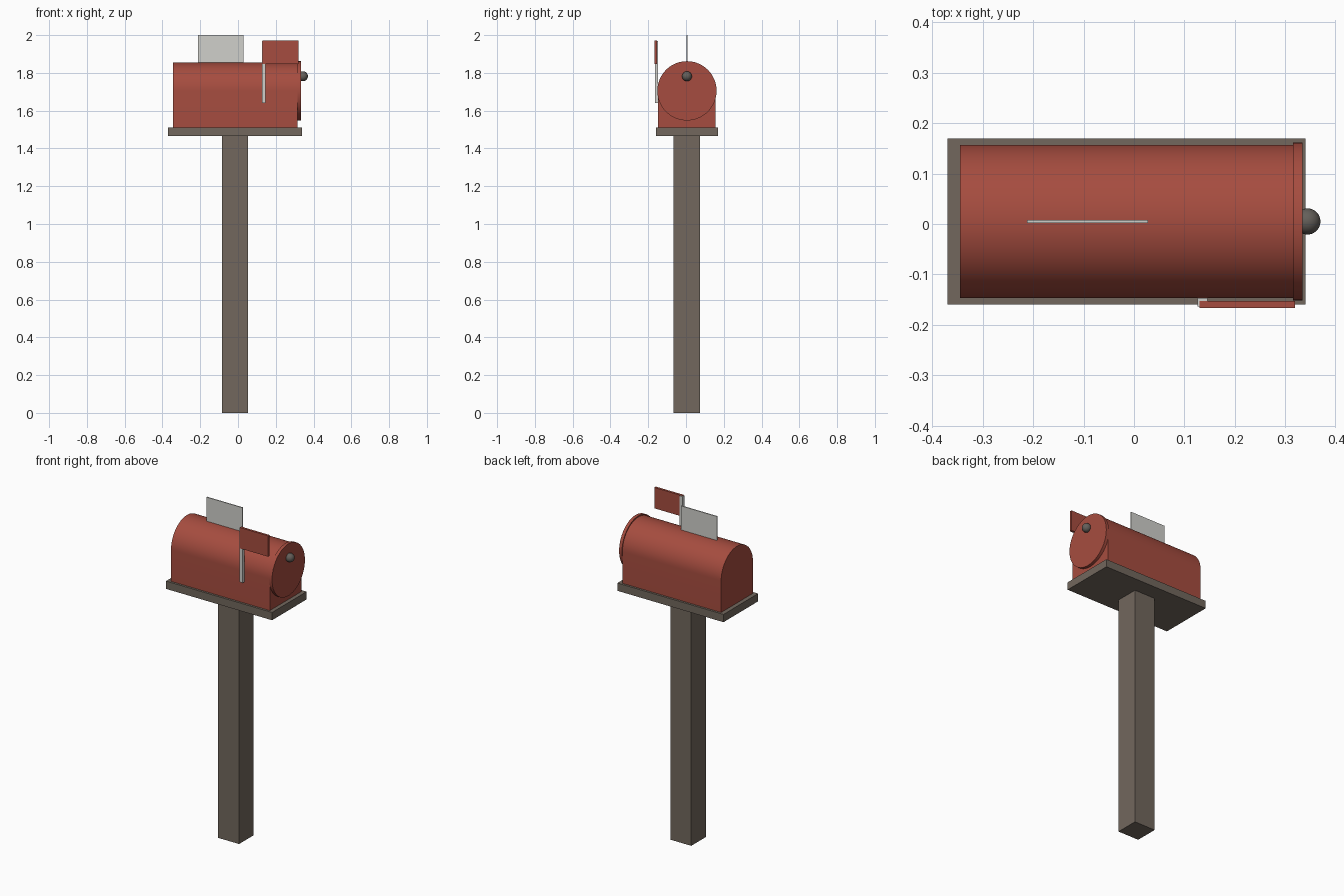
import bpy, bmesh, math

cube = bpy.data.objects.get("Cube")
if cube:
    bpy.data.objects.remove(cube, do_unlink=True)


def material(name, rgb):
    m = bpy.data.materials.new(name)
    m.use_nodes = True
    color = (*rgb, 1)
    m.diffuse_color = color
    m.node_tree.nodes["Principled BSDF"].inputs["Base Color"].default_value = color
    return m


RED = material("brick_red", (0.38, 0.073, 0.05))
WOOD = material("grey_brown_wood", (0.168, 0.137, 0.11))
PALE = material("pale_grey", (0.63, 0.63, 0.60))
METAL = material("dark_metal", (0.127, 0.115, 0.102))
MID_Y = 0.005  # lengthwise centre plane of the box


def finish(bm, name, mat, smooth=False):
    bmesh.ops.recalc_face_normals(bm, faces=bm.faces)
    mesh = bpy.data.meshes.new(name)
    bm.to_mesh(mesh)
    bm.free()
    mesh.materials.append(mat)
    ob = bpy.data.objects.new(name, mesh)
    bpy.context.collection.objects.link(ob)
    if smooth:
        bpy.ops.object.select_all(action="DESELECT")
        ob.select_set(True)
        bpy.context.view_layer.objects.active = ob
        bpy.ops.object.shade_smooth_by_angle(angle=math.radians(35))
    return ob


def box(name, xs, ys, zs, mat):
    bm = bmesh.new()
    bmesh.ops.create_cube(bm, size=1)
    for v in bm.verts:
        v.co = [(a + b) / 2 + c * (b - a) for c, (a, b) in zip(v.co, (xs, ys, zs))]
    return finish(bm, name, mat)


def prism(name, profile, x0, x1, mat):
    """Extrude a (y, z) outline along x."""
    bm = bmesh.new()
    face = bm.faces.new([bm.verts.new((x0, y, z)) for y, z in profile])
    out = bmesh.ops.extrude_face_region(bm, geom=[face])
    moved = [g for g in out["geom"] if isinstance(g, bmesh.types.BMVert)]
    bmesh.ops.translate(bm, verts=moved, vec=(x1 - x0, 0, 0))
    return finish(bm, name, mat, smooth=True)


def arc(radius, z, sweep, steps):
    return [(MID_Y + radius * math.cos(sweep * i / steps),
             z + radius * math.sin(sweep * i / steps)) for i in range(steps + 1)]


# Post and base board
box("post", (-0.086, 0.054), (-0.067, 0.073), (0, 1.466), WOOD)
box("base_board", (-0.37, 0.34), (-0.16, 0.17), (1.465, 1.512), WOOD)

# Arched box body: half circle over straight walls
R = 0.152
body = arc(R, 1.703, math.pi, 32) + [(MID_Y - R, 1.511), (MID_Y + R, 1.511)]
prism("box_body", body, -0.345, 0.316, RED)

# Round door and its knob
prism("door", arc(0.157, 1.705, math.tau, 48)[:-1], 0.315, 0.334, RED)
bm = bmesh.new()
bmesh.ops.create_uvsphere(bm, u_segments=24, v_segments=16, radius=0.026)
bmesh.ops.translate(bm, verts=bm.verts, vec=(0.344, MID_Y, 1.782))
finish(bm, "door_knob", METAL, smooth=True)

# Raised flag on its arm
box("flag_arm", (0.126, 0.146), (-0.164, -0.147), (1.64, 1.97), PALE)
box("flag", (0.13, 0.319), (-0.167, -0.153), (1.846, 1.972), RED)

# Letter standing on the roof
box("letter", (-0.212, 0.028), (0.002, 0.008), (1.84, 2.0), PALE)
